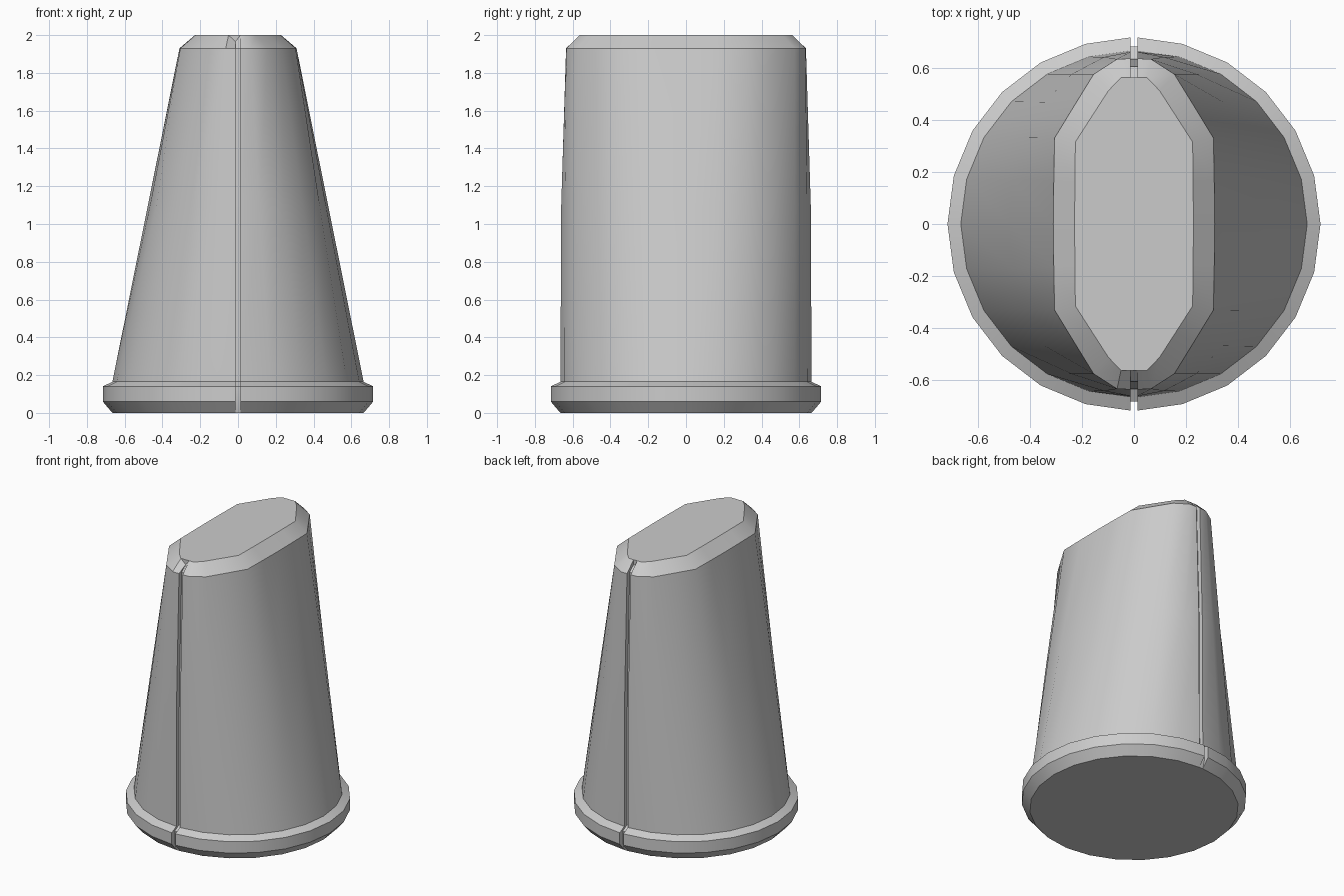
import bpy, bmesh
from math import sin, cos, radians

if "Cube" in bpy.data.objects:
    bpy.data.objects.remove(bpy.data.objects["Cube"])

W = 0.014  # half width of the seam groove


def circle(r):
    # quarter of a 24-sided circle, last point moved to the groove edge
    pts = [(r * cos(radians(a)), r * sin(radians(a))) for a in range(0, 90, 15)]
    return pts + [(W, r)]


def blend(a, b, tx, ty):
    return [(p[0] + (q[0] - p[0]) * tx, p[1] + (q[1] - p[1]) * ty) for p, q in zip(a, b)]


def ring(quarter, floor_y):
    # mirror a quarter outline (plus groove floor point) into a closed loop
    q = quarter + [(W, floor_y)]
    top = q + [(-x, y) for x, y in reversed(q)]
    return top + [(x, -y) for x, y in reversed(top[1:-1])]


shoulder = [(.31, 0), (.308, .165), (.305, .33), (.23, .453), (.155, .575), (.065, .633), (W, .635)]
cap = [(.228, 0), (.227, .158), (.225, .315), (.162, .413), (.098, .512), (.05, .562), (W, .562)]
body = circle(.665)

# (outline, height, groove floor y, groove floor height)
sections = [
    (circle(.665), 0, .665, 0),
    (circle(.716), .06, .682, .06),
    (circle(.716), .14, .682, .14),
    (body, .165, .635, .165),
    (blend(body, shoulder, .53, .15), 1.1, .632, 1.1),
    (shoulder, 1.93, .605, 1.93),
    (cap, 2, .562, 1.965),
    (cap, 2, .562, 2),
]

bm = bmesh.new()
loops = []
for outline, z, fy, fz in sections:
    loop = []
    for x, y in ring(outline, fy):
        is_floor = abs(abs(x) - W) < 1e-6 and abs(abs(y) - fy) < 1e-6 and fz != z
        loop.append(bm.verts.new((x, y, z)))
    # lower the groove floor points where the floor is deeper than the rim
    if fz != z:
        for i in (7, 8, 21, 22):
            loop[i].co.z = fz
    loops.append(loop)

# skin between sections and close both ends
n = len(loops[0])
for a, b in zip(loops, loops[1:]):
    for i in range(n):
        j = (i + 1) % n
        bm.faces.new((a[i], a[j], b[j], b[i]))
bm.faces.new(loops[-1])
bm.faces.new(list(reversed(loops[0])))
bmesh.ops.remove_doubles(bm, verts=bm.verts, dist=1e-4)
bmesh.ops.recalc_face_normals(bm, faces=bm.faces)

mesh = bpy.data.meshes.new("tapered_plug")
bm.to_mesh(mesh)
bm.free()
plug = bpy.data.objects.new("tapered_plug", mesh)
bpy.context.collection.objects.link(plug)
bpy.context.view_layer.objects.active = plug
plug.select_set(True)
bpy.ops.object.shade_smooth_by_angle(angle=radians(36))
